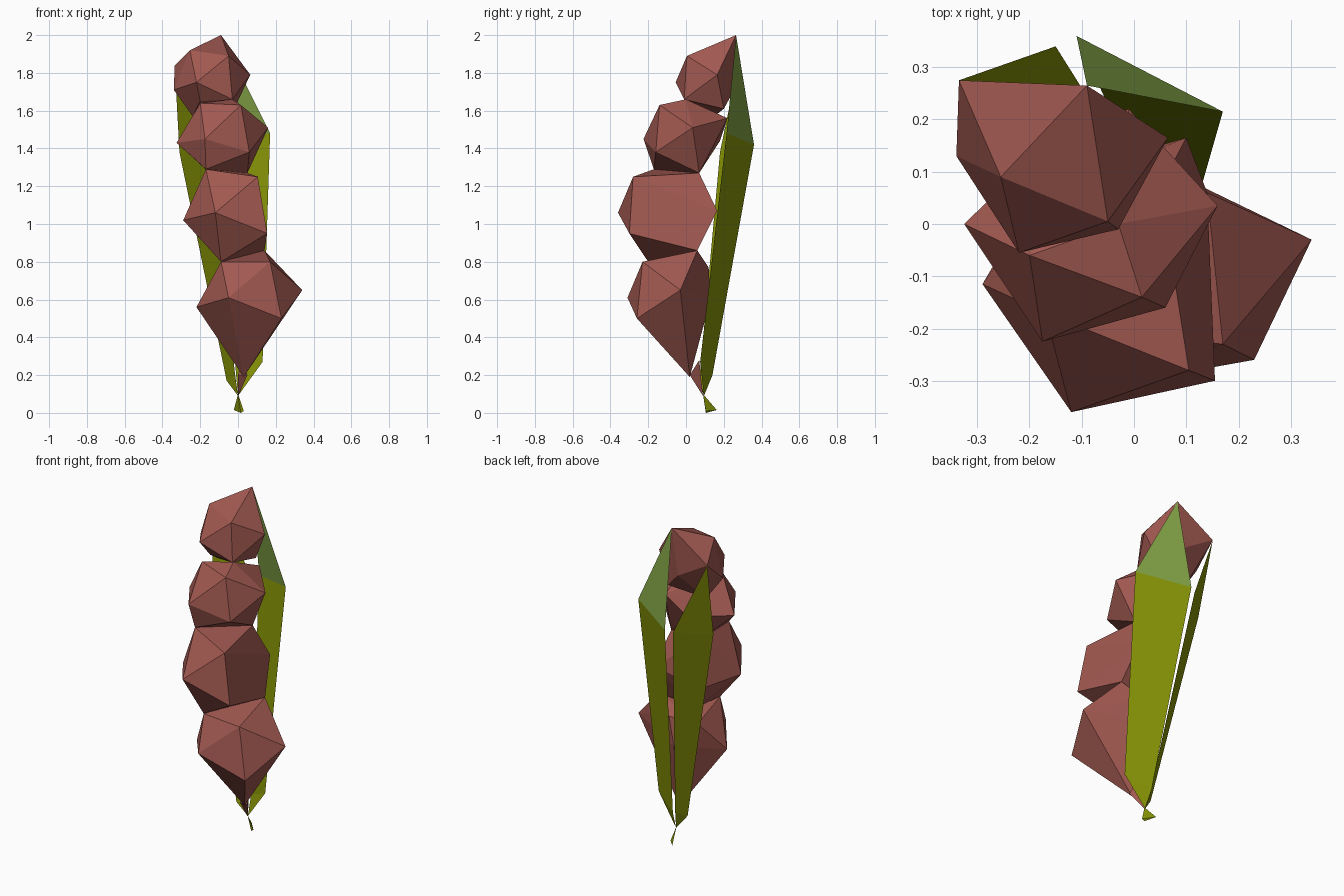
import bpy, bmesh

if "Cube" in bpy.data.objects:
    bpy.data.objects.remove(bpy.data.objects["Cube"])


def material(name, rgb):
    m = bpy.data.materials.new(name)
    m.diffuse_color = (*rgb, 1)
    m.use_nodes = True
    m.node_tree.nodes["Principled BSDF"].inputs["Base Color"].default_value = m.diffuse_color
    return m


PINK = material("petal_pink", (0.36, 0.10, 0.082))
OLIVE = material("leaf_olive", (0.24, 0.29, 0.002))
SAGE = material("leaf_tip_sage", (0.22, 0.36, 0.06))


def finish(bm, name, *mats):
    me = bpy.data.meshes.new(name)
    bm.to_mesh(me)
    bm.free()
    for m in mats:
        me.materials.append(m)
    ob = bpy.data.objects.new(name, me)
    bpy.context.collection.objects.link(ob)
    return ob


def gem(name, mat, pts):
    """Faceted lump: convex hull around a few corner points."""
    bm = bmesh.new()
    for p in pts:
        bm.verts.new(p)
    bmesh.ops.convex_hull(bm, input=bm.verts[:])
    bmesh.ops.delete(bm, geom=[v for v in bm.verts if not v.link_faces], context='VERTS')
    bmesh.ops.recalc_face_normals(bm, faces=bm.faces[:])
    return finish(bm, name, mat)


def leaf(name, tip_mat, tip, upper, lower, base):
    """Flat blade: tip triangle, long middle panel, base triangle."""
    bm = bmesh.new()
    t, a, b, c, d, e = [bm.verts.new(p) for p in (tip, *upper, *lower, base)]
    bm.faces.new((t, a, b)).material_index = 1
    bm.faces.new((a, c, d, b))
    bm.faces.new((c, e, d))
    bmesh.ops.recalc_face_normals(bm, faces=bm.faces[:])
    return finish(bm, name, OLIVE, tip_mat)


# Four stacked blossom lumps, bottom to top
gem("blossom_lowest", PINK, [
    (.34, -.03, .65), (.23, -.26, .50), (.17, -.23, .80), (.14, .06, .86),
    (-.05, -.31, .61), (-.22, -.08, .56), (-.09, -.20, .80), (.03, .02, .19),
    (.03, .12, .77), (-.12, .06, .74), (-.01, .13, .60)])
gem("blossom_lower", PINK, [
    (-.12, -.36, 1.06), (-.29, -.115, 1.02), (.155, -.30, .95), (.105, -.28, 1.25),
    (-.17, -.17, 1.29), (.05, .07, 1.27), (.10, .165, 1.07), (.14, .06, .86),
    (-.09, -.20, .80), (-.17, .09, .98), (-.16, .06, 1.27), (-.09, .03, .82)])
gem("blossom_upper", PINK, [
    (-.325, 0, 1.43), (-.175, -.225, 1.45), (.06, -.16, 1.38), (.015, -.14, 1.63),
    (.16, .035, 1.51), (-.20, -.06, 1.64), (-.17, -.17, 1.29), (.05, .07, 1.27),
    (-.01, .22, 1.56), (-.03, 0, 1.66), (-.14, .18, 1.44), (-.15, .05, 1.27)])
gem("blossom_top", PINK, [
    (-.335, .275, 1.84), (-.34, .13, 1.71), (-.255, .09, 1.92), (-.09, .265, 2.0),
    (-.05, .005, 1.89), (-.22, -.055, 1.75), (.065, .165, 1.79), (-.03, -.01, 1.66),
    (-.20, .02, 1.65), (-.02, .20, 1.61), (-.13, .262, 1.72), (-.24, .15, 1.57)])

# Thin stalk joining the lowest blossom to the stem
gem("blossom_stalk", PINK, [
    (0, .09, .09), (0, .02, .20), (.05, .02, .20), (.025, .07, .28)])

# Two long leaves behind the blossoms
leaf("right_leaf", SAGE, (-.09, .265, 2.0),
     [(-.11, .36, 1.42), (.17, .215, 1.48)],
     [(-.01, .14, .20), (.13, .075, .27)], (0, .095, .09))
leaf("left_leaf", OLIVE, (-.335, .275, 1.84),
     [(-.31, .18, 1.38), (-.15, .34, 1.41)],
     [(-.06, .07, .17), (-.015, .125, .20)], (0, .095, .09))

# Short tapered stem foot
gem("stem", OLIVE, [
    (0, .09, .10), (-.022, .163, .015), (.03, .105, .01), (.015, .105, 0)])
